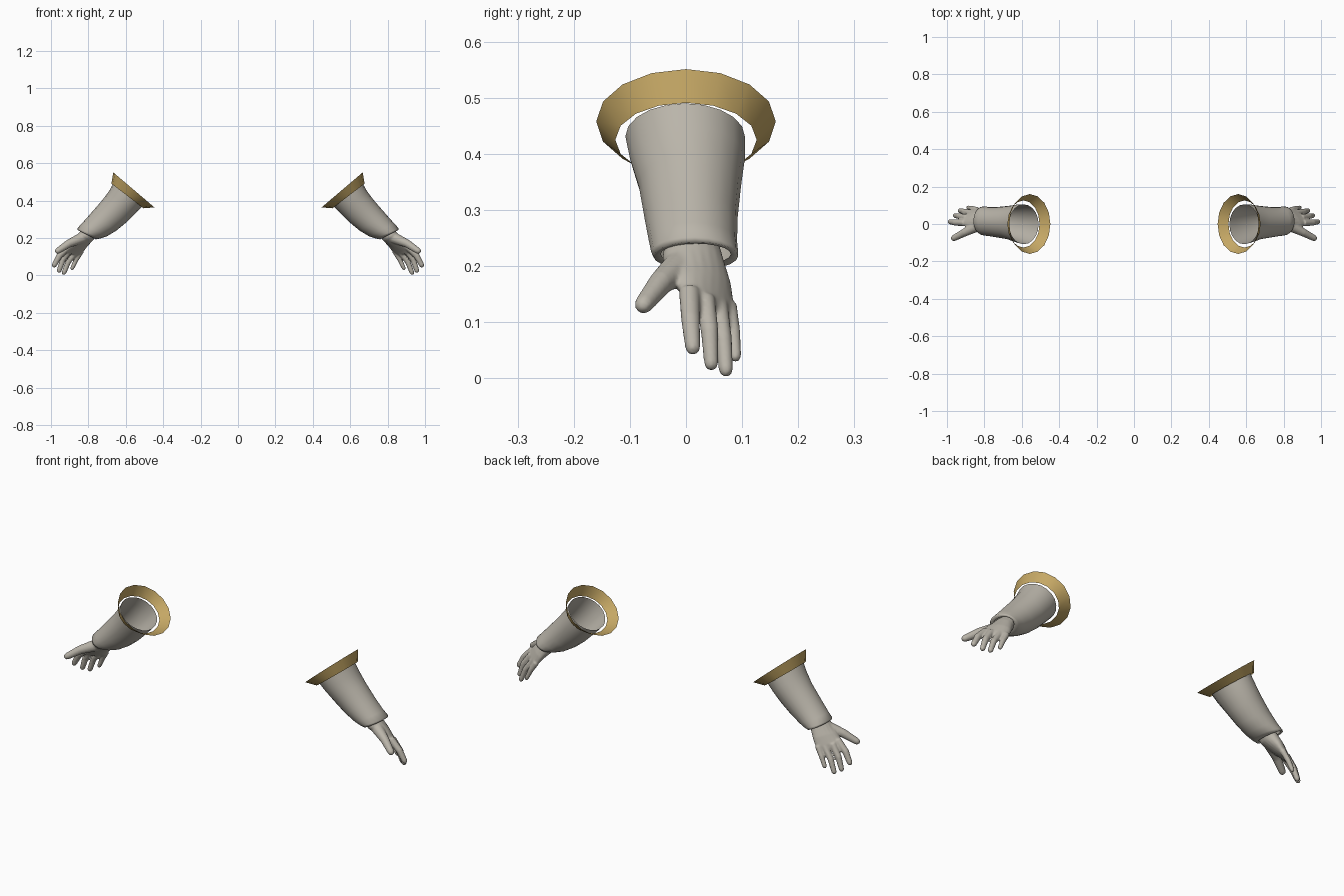
import bpy, bmesh, math
from mathutils import Vector

if "Cube" in bpy.data.objects:
    bpy.data.objects.remove(bpy.data.objects["Cube"], do_unlink=True)


def material(name, rgb):
    mat = bpy.data.materials.new(name)
    mat.use_nodes = True
    mat.diffuse_color = (*rgb, 1)
    mat.node_tree.nodes["Principled BSDF"].inputs["Base Color"].default_value = (*rgb, 1)
    return mat


cloth = material("warm grey cloth", (0.49, 0.46, 0.40))
gold = material("antique gold", (0.56, 0.39, 0.13))


def loft(bm, sections, sides, closed=False):
    """Skin a row of ellipses, each given as centre and two half-axis vectors."""
    rows = []
    for centre, a, b in sections:
        angles = [math.tau * i / sides for i in range(sides)]
        rows.append([bm.verts.new(centre + a * math.cos(t) + b * math.sin(t)) for t in angles])
    for low, high in zip(rows, rows[1:]):
        for i in range(sides):
            j = (i + 1) % sides
            bm.faces.new((low[i], low[j], high[j], high[i]))
    if closed:
        bm.faces.new(rows[0][::-1])
        bm.faces.new(rows[-1])


def limb(bm, path, radii):
    """Round tube along a path with a domed tip."""
    points = [Vector(p) for p in path]
    tip_dir = (points[-1] - points[-2]).normalized()
    tip, r = points[-1], radii[-1]
    points += [tip + tip_dir * r * 0.6, tip + tip_dir * r]
    radii = list(radii) + [r * 0.8, r * 0.35]
    sections = []
    for i, p in enumerate(points):
        d = (points[min(i + 1, len(points) - 1)] - points[max(i - 1, 0)]).normalized()
        a = d.cross(Vector((0, 1, 0))).normalized()
        sections.append((p, a * radii[i], d.cross(a) * radii[i]))
    loft(bm, sections, 12, closed=True)


def finish(bm, name, mat):
    """Make an object, and leave it ready for its modifiers."""
    bmesh.ops.recalc_face_normals(bm, faces=bm.faces)
    mesh = bpy.data.meshes.new(name)
    bm.to_mesh(mesh)
    bm.free()
    mesh.materials.append(mat)
    obj = bpy.data.objects.new(name, mesh)
    bpy.context.collection.objects.link(obj)
    for poly in mesh.polygons:
        poly.use_smooth = True
    return obj


def mirror(obj):
    mod = obj.modifiers.new("other side", "MIRROR")
    mod.use_axis[0] = True
    mod.use_mirror_merge = False


def slanted(outer, inner, front, back):
    """Ellipse through an outer and inner (x, z) point, spanning front to back in y."""
    o, i = Vector((outer[0], 0, outer[1])), Vector((inner[0], 0, inner[1]))
    centre = (o + i) / 2 + Vector((0, (front + back) / 2, 0))
    return centre, (o - i) / 2, Vector((0, (back - front) / 2, 0))


# Flared cuff band
bm = bmesh.new()
loft(bm, [slanted((.667, .551), (.447, .364), -.16, .16),
          slanted((.677, .491), (.505, .359), -.126, .126)], 16)
mirror(finish(bm, "cuff_bands", gold))

# Sleeve, open at the top and tucked in at the hem
bm = bmesh.new()
loft(bm, [slanted((.668, .490), (.510, .372), -.108, .105),
          slanted((.690, .450), (.545, .335), -.100, .105),
          slanted((.728, .400), (.595, .285), -.084, .098),
          slanted((.787, .332), (.650, .240), -.074, .092),
          slanted((.835, .278), (.700, .210), -.066, .091),
          slanted((.859, .252), (.735, .198), -.062, .093),
          slanted((.858, .243), (.760, .193), -.058, .093),
          slanted((.845, .240), (.770, .203), -.045, .080)], 20)
mirror(finish(bm, "sleeves", cloth))

# Palm, turned so that its back faces outward and rearward
bm = bmesh.new()
along = Vector((.6, .15, -.75)).normalized()
palm = [((.785, .010, .240), (-.3, .95, -.1), .050, .036),
        ((.808, .012, .212), (-.3, .95, -.1), .056, .040),
        ((.850, .028, .170), (-.6, .75, -.15), .064, .031),
        ((.878, .042, .135), (-.7, .65, -.2), .063, .020),
        ((.890, .046, .118), (-.7, .65, -.2), .052, .013)]
sections = []
for centre, across, wide, thick in palm:
    u = Vector(across).normalized()
    sections.append((Vector(centre), u * wide, along.cross(u).normalized() * thick))
loft(bm, sections, 20, closed=True)

# Thumb and four fingers: knuckle, joint and tip
digits = [
    ([(.835, -.010, .200), (.905, -.045, .170), (.962, -.075, .132)], (.030, .022, .017)),
    ([(.905, .006, .155), (.955, .008, .105), (.982, .012, .056)], (.019, .017, .014)),
    ([(.895, .034, .142), (.936, .042, .085), (.956, .045, .027)], (.018, .016, .013)),
    ([(.865, .058, .130), (.908, .067, .072), (.930, .071, .016)], (.017, .015, .013)),
    ([(.838, .076, .130), (.866, .084, .083), (.886, .088, .040)], (.015, .013, .011)),
]
for path, radii in digits:
    limb(bm, path, radii)

# Blend the digits into the palm
hands = finish(bm, "hands", cloth)
blend = hands.modifiers.new("blend", "REMESH")
blend.mode = "VOXEL"
blend.voxel_size = 0.0045
blend.use_smooth_shade = True
soften = hands.modifiers.new("soften", "SMOOTH")
soften.factor = 0.5
soften.iterations = 3
mirror(hands)
